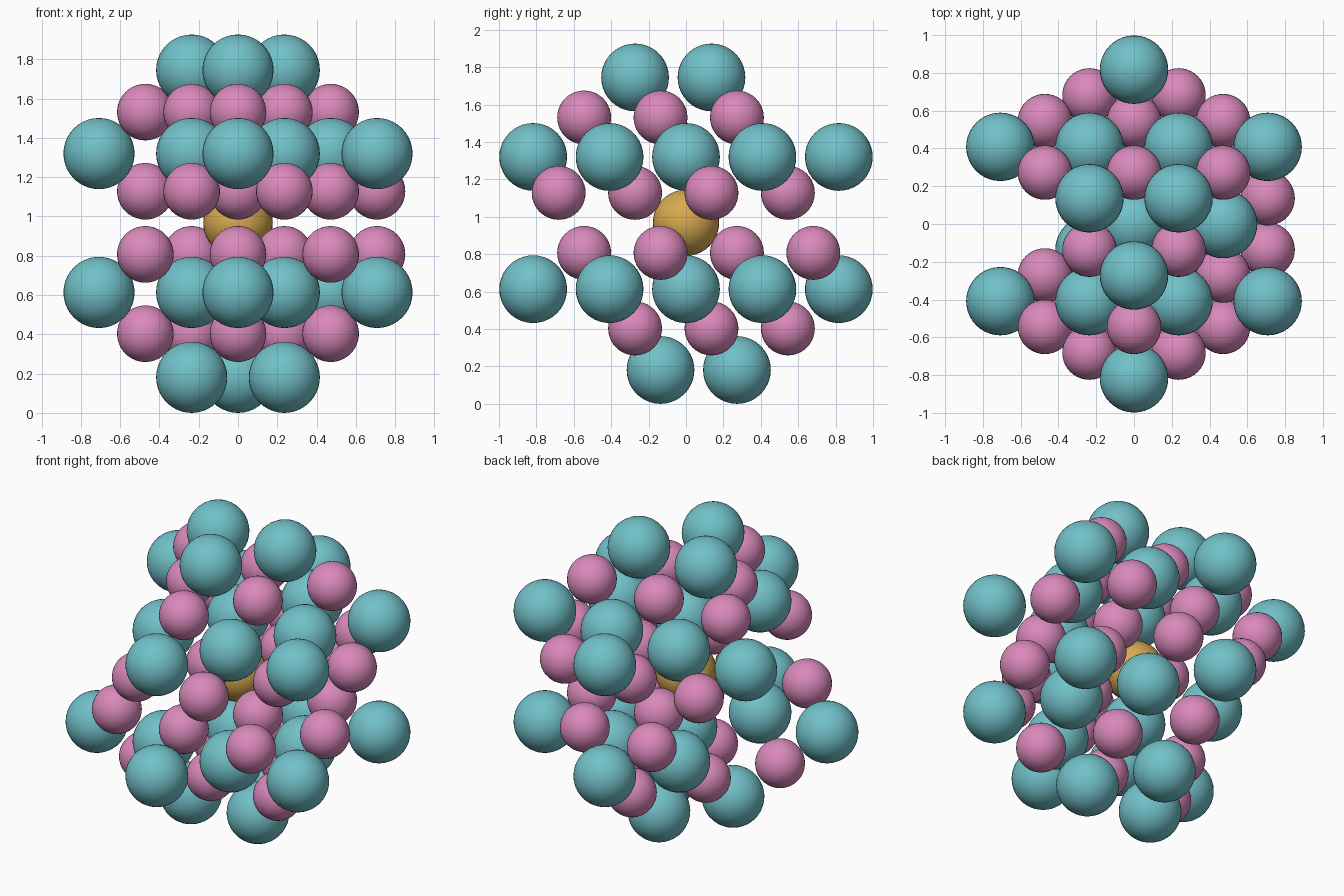
import bpy
import math

old = bpy.data.objects.get("Cube")
if old:
    bpy.data.objects.remove(old, do_unlink=True)

A = 0.4717                      # in-plane spacing of the lattice
HX, HY = A / 2, A / math.sqrt(12)
MID = 0.965                     # height of the central plane


def material(name, rgb):
    m = bpy.data.materials.new(name)
    m.use_nodes = True
    m.diffuse_color = (*rgb, 1)
    bsdf = m.node_tree.nodes["Principled BSDF"]
    bsdf.inputs["Base Color"].default_value = (*rgb, 1)
    bsdf.inputs["Roughness"].default_value = 0.6
    return m


def ball_mesh(name, radius, mat):
    bpy.ops.mesh.primitive_uv_sphere_add(segments=40, ring_count=20, radius=radius)
    bpy.ops.object.shade_smooth()
    source = bpy.context.object
    mesh = source.data
    mesh.name = name
    mesh.materials.append(mat)
    bpy.data.objects.remove(source, do_unlink=True)
    return mesh


def place(name, mesh, loc):
    ob = bpy.data.objects.new(name, mesh)
    ob.location = loc
    bpy.context.collection.objects.link(ob)


def lattice(shift, reach):
    """Triangular lattice sites in half steps, shifted along y, within reach."""
    for row in range(-3, 4):
        for col in range(-4, 5):
            if (row + col) % 2 == 0:
                i, j = col, row * 3 + shift
                if math.hypot(i * HX, j * HY) < reach:
                    yield i, j


large = ball_mesh("large_ball", 0.181, material("teal", (0.165, 0.53, 0.58)))
small = ball_mesh("small_ball", 0.144, material("pink", (0.70, 0.25, 0.50)))
centre = ball_mesh("centre_ball", 0.177, material("gold", (0.68, 0.40, 0.08)))

# Each layer: name, mesh, height above and below the middle, shift, reach, vacancies
layers = [
    ("outer_large", large, 0.780, 0.784, -2, 0.3, []),
    ("outer_small", small, 0.566, 0.562, 2, 0.6, []),
    ("inner_large", large, 0.355, 0.352, 0, 0.85, [(-2, 0), (-3, -3)]),
    ("inner_small", small, 0.163, 0.158, -2, 0.75, [(-2, -2), (-1, 1), (-3, 1)]),
]

# The lower half is the upper half turned half way round the x axis
for name, mesh, up, down, shift, reach, gaps in layers:
    for i, j in lattice(shift, reach):
        if (i, j) not in gaps:
            place("upper_" + name, mesh, (i * HX, j * HY, MID + up))
            place("lower_" + name, mesh, (i * HX, -j * HY, MID - down))

# Single ball in the middle
place("centre_ball", centre, (0, 0, MID + 0.003))
